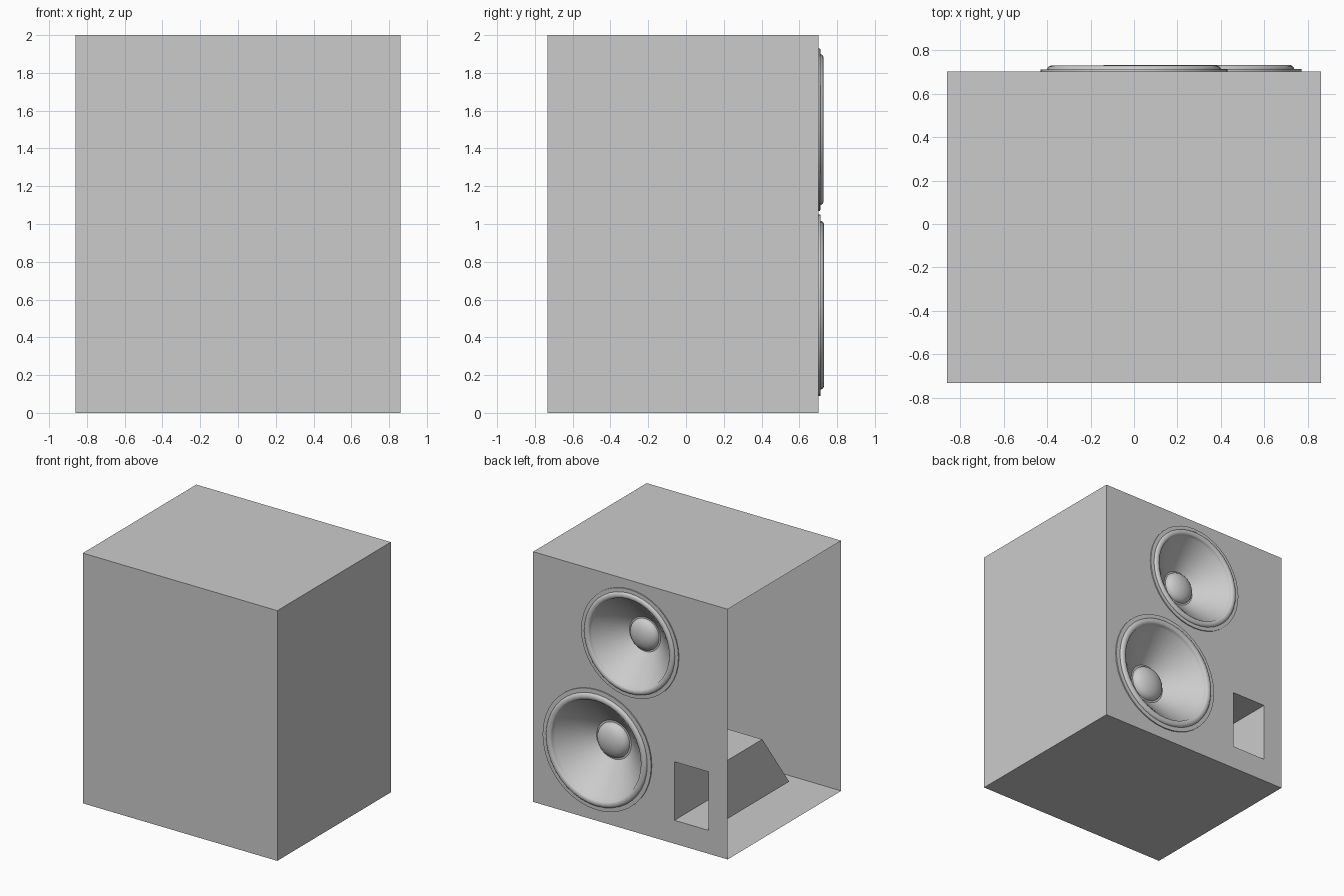
import bpy, bmesh, math
from mathutils import Vector

cube = bpy.data.objects.get("Cube")
if cube:
    bpy.data.objects.remove(cube, do_unlink=True)

HALF_W, HEIGHT = 0.86, 2.0
FRONT_Y, BAFFLE_Y = -0.732, 0.702
PORT_X = (-0.69, -0.39)
PORT_Z = (0.187, 0.655)
DRIVERS = {"upper_driver": (0.0, 1.5, 0.43), "lower_driver": (0.29, 0.57, 0.48)}
SEGMENTS = 40

# Single grey finish
grey = bpy.data.materials.new("light_grey")
grey.use_nodes = True
colour = (0.6, 0.6, 0.6, 1.0)
grey.diffuse_color = colour
grey.node_tree.nodes["Principled BSDF"].inputs["Base Color"].default_value = colour


def finish(name, bm, smooth=False):
    mesh = bpy.data.meshes.new(name)
    bm.to_mesh(mesh)
    bm.free()
    mesh.materials.append(grey)
    obj = bpy.data.objects.new(name, mesh)
    bpy.context.collection.objects.link(obj)
    if smooth:
        bpy.ops.object.select_all(action="DESELECT")
        obj.select_set(True)
        bpy.context.view_layer.objects.active = obj
        bpy.ops.object.shade_smooth_by_angle(angle=math.radians(40))
    return obj


def add_loop(bm, points):
    verts = [bm.verts.new(p) for p in points]
    return [bm.edges.new((v, verts[i - 1])) for i, v in enumerate(verts)]


def rectangle(xs, zs):
    (x0, x1), (z0, z1) = xs, zs
    return [(x, BAFFLE_Y, z) for x, z in ((x0, z0), (x1, z0), (x1, z1), (x0, z1))]


# Cabinet shell: thin sheets, one side left open, baffle added separately
bm = bmesh.new()
bmesh.ops.create_cube(bm, size=1)
open_sides = [f for f in bm.faces if f.normal.x < -0.5 or f.normal.y > 0.5]
bmesh.ops.delete(bm, geom=open_sides, context="FACES")
for v in bm.verts:
    v.co = (HALF_W * 2 * v.co.x,
            BAFFLE_Y if v.co.y > 0 else FRONT_Y,
            HEIGHT * (v.co.z + 0.5))
finish("cabinet_shell", bm)

# Baffle with two round cut-outs and the port opening
bm = bmesh.new()
edges = add_loop(bm, rectangle((-HALF_W, HALF_W), (0, HEIGHT)))
edges += add_loop(bm, rectangle(PORT_X, PORT_Z))
for cx, cz, radius in DRIVERS.values():
    angles = [math.tau * i / SEGMENTS for i in range(SEGMENTS)]
    edges += add_loop(bm, [(cx + 0.96 * radius * math.cos(a), BAFFLE_Y,
                            cz + 0.96 * radius * math.sin(a)) for a in angles])
bmesh.ops.triangle_fill(bm, use_beauty=True, edges=edges, normal=(0, 1, 0))
bm.normal_update()
bmesh.ops.reverse_faces(bm, faces=[f for f in bm.faces if f.normal.y < 0])
finish("baffle", bm)

# Port duct: four walls with a slanted inner end
bm = bmesh.new()
mouth = [bm.verts.new(p) for p in rectangle(PORT_X, PORT_Z)]
inner = []
for v in mouth:
    depth = 1.02 if v.co.z < 0.4 else 0.68
    inner.append(bm.verts.new(v.co - Vector((0, depth, 0))))
for i in range(4):
    bm.faces.new((mouth[i - 1], mouth[i], inner[i], inner[i - 1]))
bmesh.ops.recalc_face_normals(bm, faces=bm.faces)
finish("port_duct", bm)

# Speaker driver profile: radius fraction and outward height fraction
FLANGE = [(1, 0), (1, 0.02), (0.945, 0.022)]
SURROUND = [(0.93 - 0.055 * (1 - math.cos(a)), 0.022 + 0.04 * math.sin(a))
            for a in (math.pi * i / 8 for i in range(9))]
CONE = [(0.805, -0.01), (0.32, -0.43), (0.3, -0.43)]
CAP = [(0.29 * math.cos(a), -0.43 + 0.15 * math.sin(a))
       for a in (math.pi / 2 * i / 7 for i in range(8))]

for name, (cx, cz, radius) in DRIVERS.items():
    bm = bmesh.new()
    verts = [bm.verts.new((r * radius, h * radius, 0))
             for r, h in FLANGE + SURROUND + CONE + CAP]
    profile = [bm.edges.new(pair) for pair in zip(verts, verts[1:])]
    bmesh.ops.spin(bm, geom=verts + profile, cent=(0, 0, 0), axis=(0, 1, 0),
                   angle=math.tau, steps=SEGMENTS)
    bmesh.ops.remove_doubles(bm, verts=bm.verts, dist=0.0005)
    bmesh.ops.recalc_face_normals(bm, faces=bm.faces)
    if sum(f.normal.y * f.calc_area() for f in bm.faces) < 0:
        bmesh.ops.reverse_faces(bm, faces=bm.faces)
    bmesh.ops.translate(bm, verts=bm.verts, vec=(cx, BAFFLE_Y, cz))
    finish(name, bm, smooth=True)
